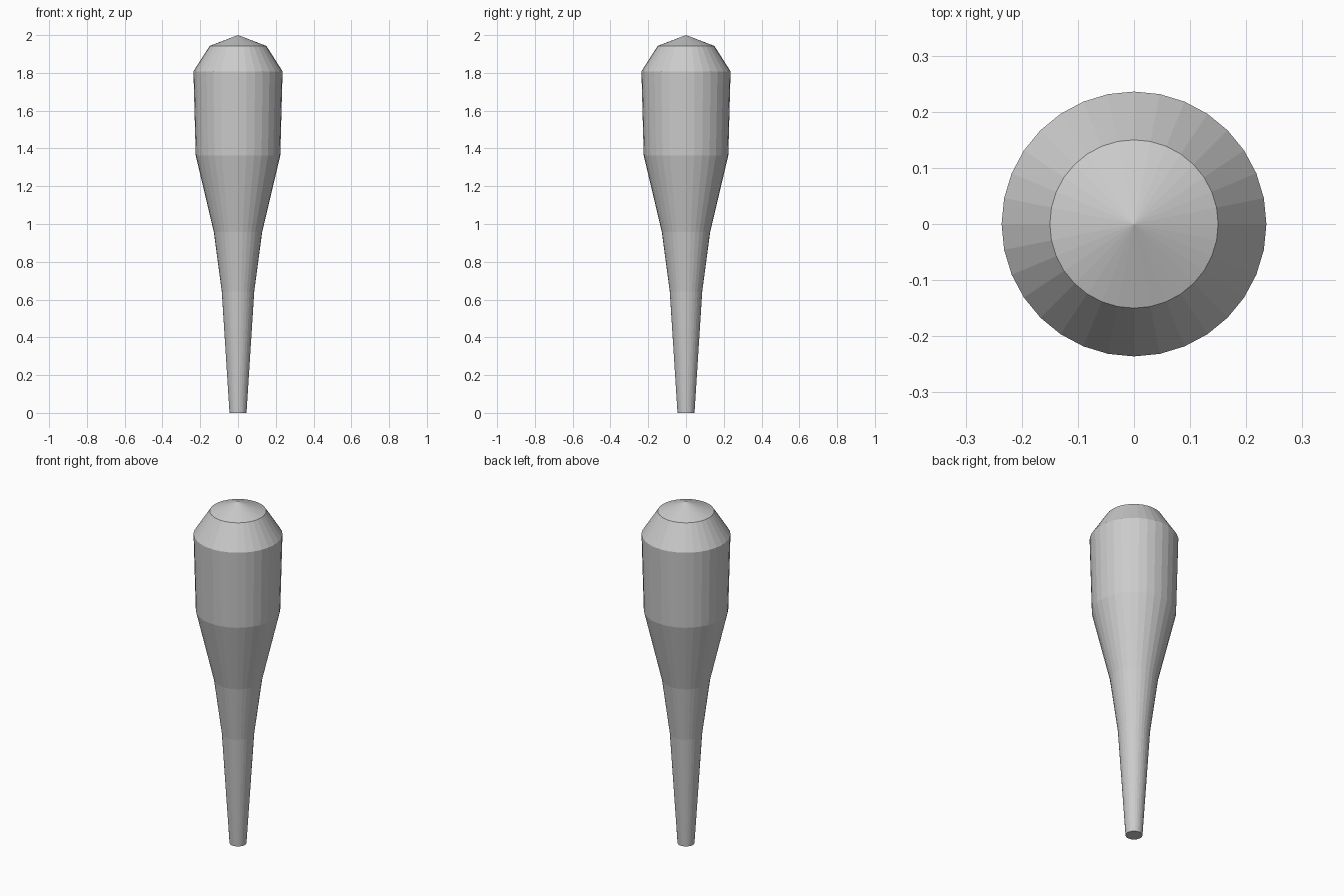
import bpy, bmesh, math

if "Cube" in bpy.data.objects:
    bpy.data.objects.remove(bpy.data.objects["Cube"])

SIDES = 32
# Club outline as (radius, height), from the grip end to the tip
PROFILE = [(0, 0), (0.045, 0), (0.086, 0.643), (0.128, 0.958),
           (0.224, 1.363), (0.236, 1.808), (0.15, 1.943), (0, 2.0)]

# Lathe the outline around the z axis
bm = bmesh.new()
verts = [bm.verts.new((r, 0, z)) for r, z in PROFILE]
edges = [bm.edges.new(pair) for pair in zip(verts, verts[1:])]
bmesh.ops.spin(bm, geom=verts + edges, cent=(0, 0, 0), axis=(0, 0, 1),
               angle=math.tau, steps=SIDES)
bmesh.ops.remove_doubles(bm, verts=bm.verts, dist=0.0005)
bmesh.ops.recalc_face_normals(bm, faces=bm.faces)

# Flat-shaded club body
mesh = bpy.data.meshes.new("club")
bm.to_mesh(mesh)
bm.free()
bpy.context.collection.objects.link(bpy.data.objects.new("club", mesh))
